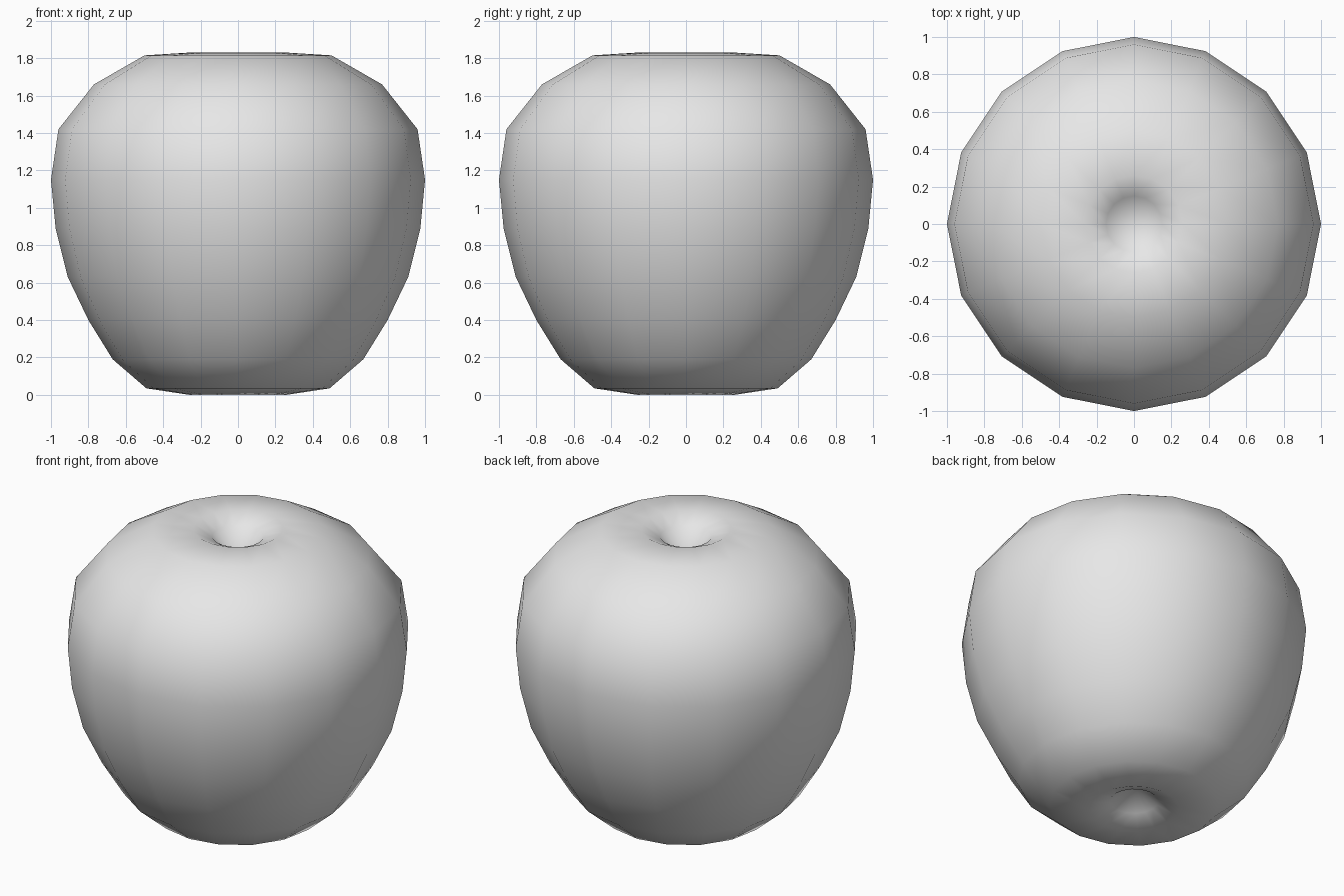
import bpy
import bmesh
from math import cos, sin, tau

cube = bpy.data.objects.get("Cube")
if cube:
    bpy.data.objects.remove(cube, do_unlink=True)

SIDES = 16

# Half outline of the fruit as (radius, height), from base pit to stem pit
PROFILE = [
    (0.0, 0.17), (0.14, 0.05), (0.26, 0.0), (0.49, 0.035), (0.67, 0.19),
    (0.80, 0.40), (0.91, 0.63), (0.975, 0.89), (1.0, 1.15), (0.96, 1.42),
    (0.77, 1.66), (0.50, 1.815), (0.26, 1.83), (0.15, 1.78), (0.0, 1.63),
]


def make_material(name, color):
    mat = bpy.data.materials.new(name)
    mat.use_nodes = True
    mat.diffuse_color = color
    mat.node_tree.nodes["Principled BSDF"].inputs["Base Color"].default_value = color
    return mat


def lathe(name, profile, sides, mat):
    """Revolve a profile whose two ends lie on the z axis."""
    bm = bmesh.new()
    bottom = bm.verts.new((0, 0, profile[0][1]))
    top = bm.verts.new((0, 0, profile[-1][1]))
    rings = [[bm.verts.new((r * cos(tau * i / sides), r * sin(tau * i / sides), z))
              for i in range(sides)] for r, z in profile[1:-1]]
    for i in range(sides):
        j = (i + 1) % sides
        bm.faces.new((bottom, rings[0][j], rings[0][i]))
        for low, high in zip(rings, rings[1:]):
            bm.faces.new((low[i], low[j], high[j], high[i]))
        bm.faces.new((rings[-1][i], rings[-1][j], top))
    for face in bm.faces:
        face.smooth = True
    mesh = bpy.data.meshes.new(name)
    bm.to_mesh(mesh)
    bm.free()
    mesh.materials.append(mat)
    obj = bpy.data.objects.new(name, mesh)
    bpy.context.collection.objects.link(obj)
    return obj


# Fruit body with a dimple at each end
grey = make_material("light grey", (0.8, 0.8, 0.8, 1.0))
lathe("apple_body", PROFILE, SIDES, grey)
